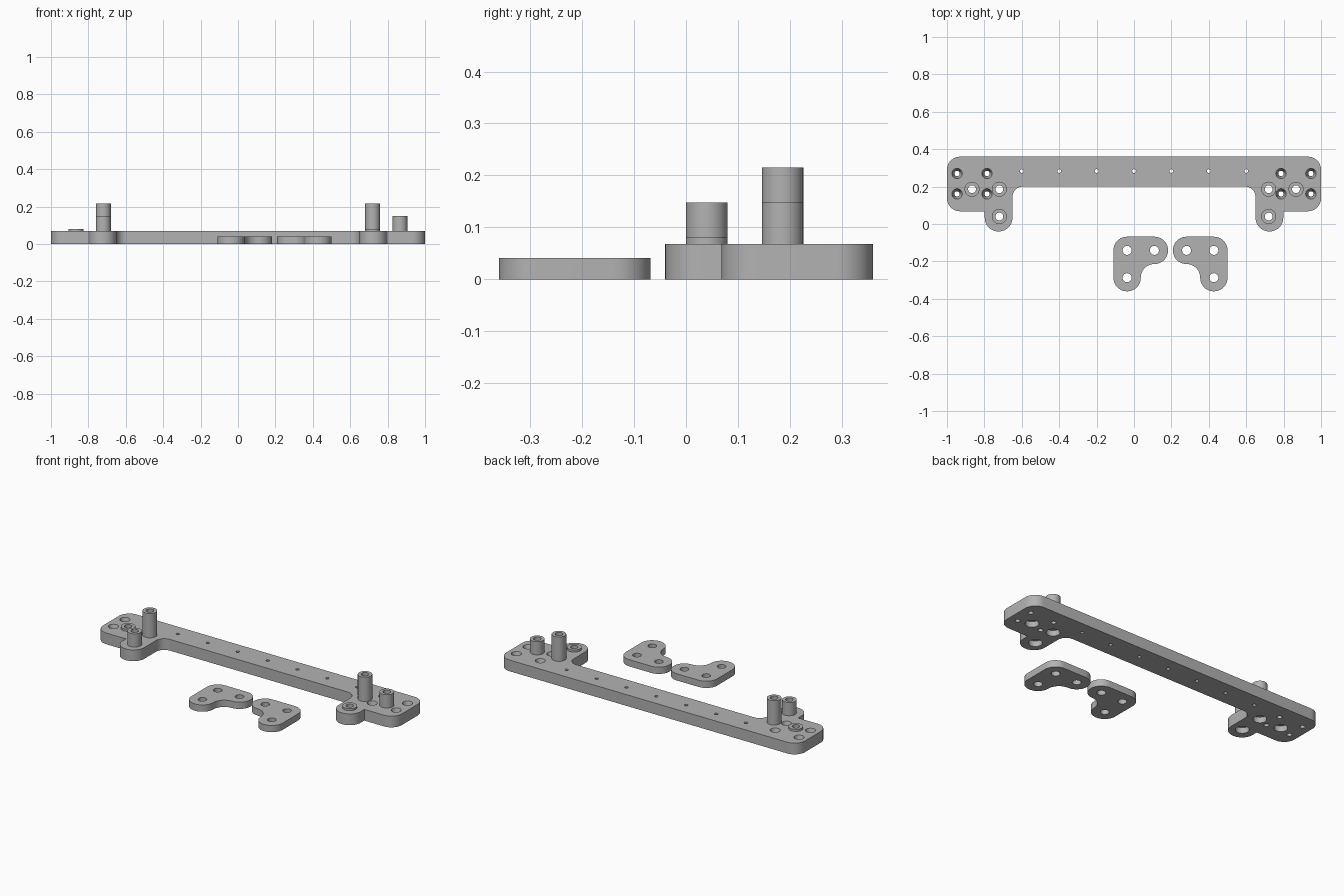
import bpy, bmesh, math
from mathutils import Vector

if "Cube" in bpy.data.objects:
    bpy.data.objects.remove(bpy.data.objects["Cube"])

grey = bpy.data.materials.new("plain grey")
grey.diffuse_color = (0.45, 0.45, 0.45, 1)
grey.use_nodes = True
grey.node_tree.nodes["Principled BSDF"].inputs["Base Color"].default_value = grey.diffuse_color
PLATE_H, PAD_H = 0.068, 0.041


def finish(name, bm):
    bmesh.ops.recalc_face_normals(bm, faces=bm.faces)
    mesh = bpy.data.meshes.new(name)
    bm.to_mesh(mesh)
    bm.free()
    mesh.materials.append(grey)
    ob = bpy.data.objects.new(name, mesh)
    bpy.context.collection.objects.link(ob)
    return ob


def smooth(ob):
    bpy.ops.object.select_all(action='DESELECT')
    ob.select_set(True)
    bpy.context.view_layer.objects.active = ob
    bpy.ops.object.shade_smooth_by_angle(angle=math.radians(30))


def rounded(corners, steps=10):
    """Outline with right-angle corners (x, y, radius) turned into arcs."""
    pts = []
    for i, (x, y, r) in enumerate(corners):
        p = Vector((x, y))
        if r == 0:
            pts.append(p)
            continue
        u = (Vector(corners[i - 1][:2]) - p).normalized()
        v = (Vector(corners[(i + 1) % len(corners)][:2]) - p).normalized()
        c = p + (u + v) * r
        for k in range(steps + 1):
            a = math.pi / 2 * k / steps
            pts.append(c - v * r * math.cos(a) - u * r * math.sin(a))
    return pts


def slab(name, outline, height):
    bm = bmesh.new()
    face = bm.faces.new([bm.verts.new((p.x, p.y, 0)) for p in outline])
    ext = bmesh.ops.extrude_face_region(bm, geom=[face])
    bmesh.ops.translate(bm, vec=(0, 0, height),
                        verts=[g for g in ext["geom"] if isinstance(g, bmesh.types.BMVert)])
    return finish(name, bm)


def lathe(bm, x, y, profile, n=32, caps=True):
    """Stack of rings (radius, z) around a vertical axis."""
    rings = [[bm.verts.new((x + r * math.cos(2 * math.pi * k / n),
                            y + r * math.sin(2 * math.pi * k / n), z)) for k in range(n)]
             for r, z in profile]
    for a, b in zip(rings, rings[1:]):
        for k in range(n):
            bm.faces.new((a[k], a[(k + 1) % n], b[(k + 1) % n], b[k]))
    if caps:
        bm.faces.new(rings[0])
        bm.faces.new(rings[-1])


def drill(ob, holes):
    """Cut a list of (x, y, profile) holes from a plate."""
    bm = bmesh.new()
    for x, y, profile in holes:
        lathe(bm, x, y, profile)
    cutter = finish("hole_cutter", bm)
    cutter.hide_render = True
    mod = ob.modifiers.new("holes", 'BOOLEAN')
    mod.operation, mod.solver, mod.object = 'DIFFERENCE', 'EXACT', cutter
    bpy.context.view_layer.objects.active = ob
    bpy.ops.object.modifier_apply(modifier=mod.name)
    bpy.data.objects.remove(cutter)
    smooth(ob)


# Mounting bar: right half outline, mirrored for the left half
half = [(0.65, 0.20, 0.055), (0.65, -0.04, 0.073), (0.798, -0.04, 0.073),
        (0.798, 0.068, 0), (1.0, 0.068, 0.07), (1.0, 0.36, 0.07)]
outline = half + [(-x, y, r) for x, y, r in reversed(half)]
bar = slab("mounting_bar", rounded(outline), PLATE_H)

# Hole shapes
top, low = PLATE_H + 0.02, -0.02
small = [(0.010, low), (0.010, top)]
countersunk = [(0.014, low), (0.014, 0.02), (0.028, PLATE_H), (0.028, top)]
counterbore = [(0.037, low), (0.037, 0.034), (0.021, 0.034), (0.021, top)]

posts = [(0.72, 0.186), (0.866, 0.186), (0.72, 0.04)]
holes = [(0.2 * i, 0.283, small) for i in range(-3, 4)]
for s in (-1, 1):
    holes += [(s * x, y, countersunk) for x in (0.786, 0.946) for y in (0.161, 0.27)]
    holes += [(s * x, y, counterbore) for x, y in posts]
drill(bar, holes)

# Hollow standoffs, with different heights on each side
for side, s, heights in (("left", -1, (0.215, 0.081, 0.148)),
                         ("right", 1, (0.215, 0.148, 0.081))):
    for i, ((x, y), h) in enumerate(zip(posts, heights)):
        bm = bmesh.new()
        lathe(bm, s * x, y, [(0.04, PLATE_H), (0.04, h), (0.021, h), (0.021, PLATE_H)],
              caps=False)
        smooth(finish(f"{side}_standoff_{i + 1}", bm))

# Two L-shaped spacer pads, mirrored about their shared centre line
MID = 0.195
pad = [(-0.305, -0.068, 0.072), (-0.305, -0.36, 0.072), (-0.159, -0.36, 0.072),
       (-0.159, -0.214, 0.073), (-0.013, -0.214, 0.072), (-0.013, -0.068, 0.072)]
for side, s in (("left", 1), ("right", -1)):
    ob = slab(f"{side}_spacer_pad", rounded([(MID + s * x, y, r) for x, y, r in pad]), PAD_H)
    drill(ob, [(MID + s * x, y, [(0.024, low), (0.024, top)])
               for x, y in ((-0.232, -0.141), (-0.086, -0.141), (-0.232, -0.287))])
